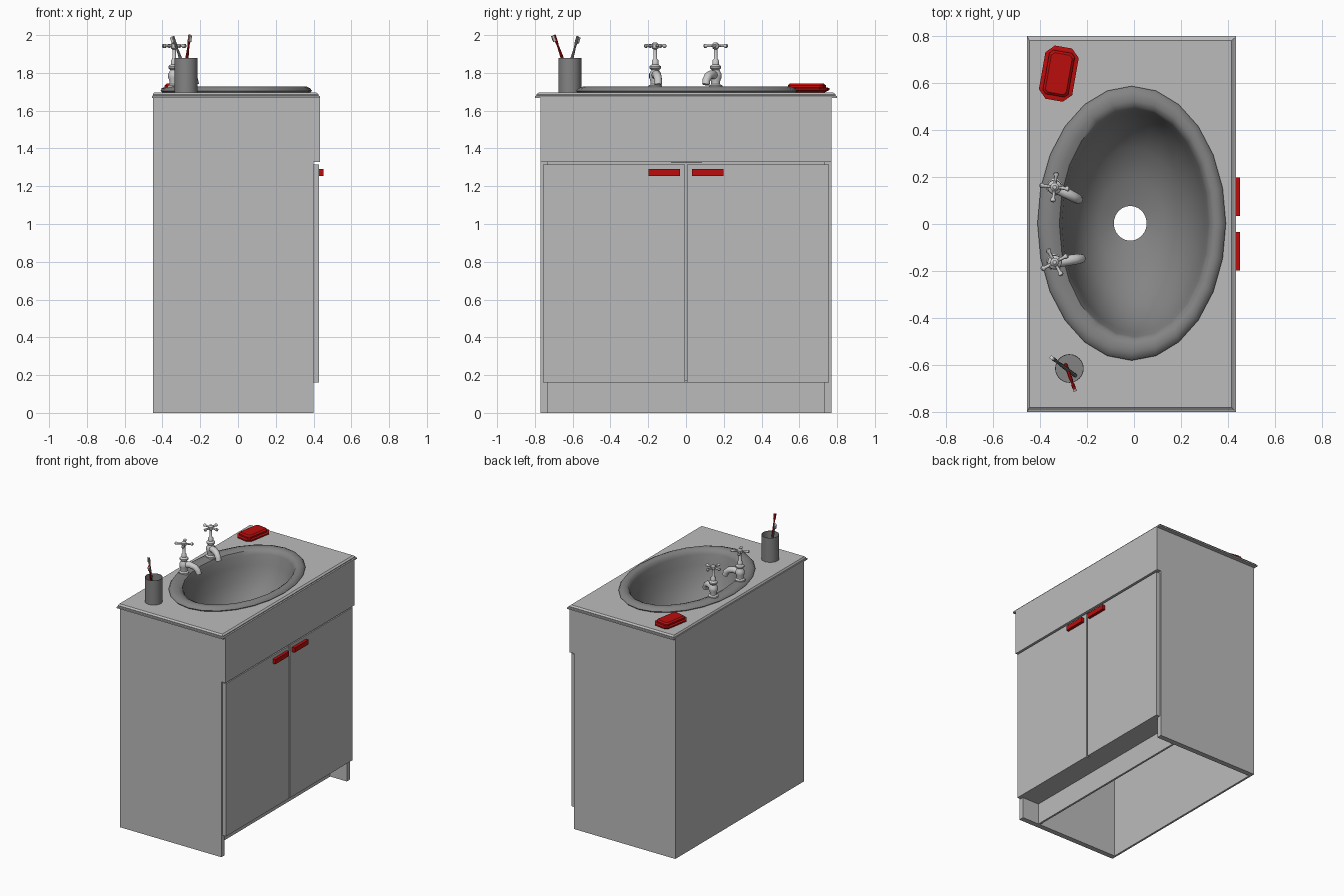
import bpy, bmesh, math
from mathutils import Vector, Matrix

if "Cube" in bpy.data.objects:
    bpy.data.objects.remove(bpy.data.objects["Cube"], do_unlink=True)


def material(name, r, g, b):
    m = bpy.data.materials.new(name)
    m.use_nodes = True
    m.diffuse_color = (r, g, b, 1)
    m.node_tree.nodes["Principled BSDF"].inputs["Base Color"].default_value = (r, g, b, 1)
    return m


PANEL = material("cabinet grey", 0.5, 0.5, 0.5)
BASIN = material("basin grey", 0.23, 0.23, 0.23)
METAL = material("tap grey", 0.6, 0.6, 0.6)
RED = material("red", 0.5, 0.004, 0.004)


def finish(name, bm, mat, smooth=False):
    bmesh.ops.recalc_face_normals(bm, faces=bm.faces)
    me = bpy.data.meshes.new(name)
    bm.to_mesh(me)
    bm.free()
    me.materials.append(mat)
    ob = bpy.data.objects.new(name, me)
    bpy.context.collection.objects.link(ob)
    if smooth:
        bpy.ops.object.select_all(action="DESELECT")
        ob.select_set(True)
        bpy.context.view_layer.objects.active = ob
        bpy.ops.object.shade_smooth_by_angle(angle=math.radians(40))
    return ob


def box(name, lo, hi, mat=PANEL):
    bm = bmesh.new()
    lo, hi = Vector(lo), Vector(hi)
    bmesh.ops.create_cube(bm, size=1, matrix=Matrix.Translation((lo + hi) / 2)
                          @ Matrix.Diagonal((*(hi - lo), 1)))
    return finish(name, bm, mat)


def loft(bm, rings, caps=(False, False)):
    """Skin a list of equally long point rings."""
    vs = [[bm.verts.new(p) for p in ring] for ring in rings]
    n = len(vs[0])
    for a, b in zip(vs, vs[1:]):
        for i in range(n):
            j = (i + 1) % n
            bm.faces.new((a[i], a[j], b[j], b[i]))
    if caps[0]:
        bm.faces.new(vs[0][::-1])
    if caps[1]:
        bm.faces.new(vs[-1])


def ellipse(cx, cy, z, rx, ry, n):
    return [Vector((cx + rx * math.cos(math.tau * i / n),
                    cy + ry * math.sin(math.tau * i / n), z)) for i in range(n)]


def turned(bm, profile, n, caps=(True, True)):
    loft(bm, [ellipse(0, 0, z, r, r, n) for r, z in profile], caps)


def tube(bm, points, radii, n=10):
    """Round bar along a path lying in a plane holding the y or z side axis."""
    pts = [Vector(p) for p in points]
    rings = []
    for i, p in enumerate(pts):
        d = (pts[min(i + 1, len(pts) - 1)] - pts[max(i - 1, 0)]).normalized()
        u = d.orthogonal().normalized() if abs(d.y) > 0.01 else Vector((0, 1, 0))
        v = d.cross(u)
        rings.append([p + radii[i] * (u * math.cos(math.tau * k / n) + v * math.sin(math.tau * k / n))
                      for k in range(n)])
    loft(bm, rings, (True, True))


# Cabinet carcass, open underneath
for side, s in (("right", -1), ("left", 1)):
    ys = sorted((s * 0.73, s * 0.77))
    box(side + "_side_panel", (-0.45, ys[0], 0), (0.4, ys[1], 1.668))
box("back_panel", (-0.45, -0.73, 0), (-0.435, 0.73, 1.668))
box("toe_kick", (0.245, -0.73, 0), (0.26, 0.73, 0.16))
box("front_floor_strip", (0.245, -0.73, 0.16), (0.4, 0.73, 0.175))

# Doors, false drawer front and pulls
box("drawer_front", (0.4, -0.77, 1.327), (0.435, 0.77, 1.668))
for side, s in (("right", -1), ("left", 1)):
    ys = sorted((s * 0.006, s * 0.757))
    box(side + "_door", (0.4, ys[0], 0.16), (0.43, ys[1], 1.315))
    ys = sorted((s * 0.033, s * 0.198))
    box(side + "_door_pull", (0.43, ys[0], 1.255), (0.452, ys[1], 1.29), RED)

# Countertop with stepped edge and an oval opening
RIM_X = -0.01
bm = bmesh.new()
edge = [(0, 1.667), (0, 1.677), (0.008, 1.68), (0.008, 1.686), (0.02, 1.696)]
loft(bm, [[Vector((x, y, z)) for x, y in (
    (-0.455 + i * 0.5, -0.8 + i), (0.435 - i, -0.8 + i),
    (0.435 - i, 0.8 - i), (-0.455 + i * 0.5, 0.8 - i))] for i, z in edge], (True, True))
top = finish("countertop", bm, PANEL)
bm = bmesh.new()
loft(bm, [ellipse(RIM_X, 0, z, 0.37, 0.545, 24) for z in (1.6, 1.8)], (True, True))
cutter = finish("opening_cutter", bm, PANEL)
cutter.hide_render = True
mod = top.modifiers.new("opening", "BOOLEAN")
mod.operation, mod.object, mod.solver = "DIFFERENCE", cutter, "EXACT"
dg = bpy.context.evaluated_depsgraph_get()
top.data = bpy.data.meshes.new_from_object(top.evaluated_get(dg))
top.modifiers.clear()
bpy.data.objects.remove(cutter, do_unlink=True)

# Oval basin with rolled rim and open drain
bm = bmesh.new()
bowl = [(-0.01, 0.39, 0.575, 1.694), (-0.01, 0.401, 0.584, 1.705), (-0.01, 0.392, 0.574, 1.718),
        (-0.006, 0.37, 0.55, 1.727), (-0.002, 0.345, 0.52, 1.726), (0.004, 0.322, 0.496, 1.714),
        (0.005, 0.312, 0.484, 1.69), (0.004, 0.3, 0.465, 1.62), (0, 0.27, 0.415, 1.51),
        (-0.006, 0.215, 0.32, 1.41), (-0.012, 0.14, 0.19, 1.35), (-0.016, 0.07, 0.074, 1.325)]
loft(bm, [ellipse(cx, 0.003, z, rx, ry, 24) for cx, rx, ry, z in bowl])
finish("basin", bm, BASIN, True)

# Pillar taps with cross handles
for side, y, turn in (("right", -0.163, 8), ("left", 0.157, -27)):
    bm = bmesh.new()
    turned(bm, [(0.036, 1.72), (0.036, 1.733), (0.024, 1.74), (0.024, 1.755), (0.032, 1.775),
                (0.032, 1.795), (0.02, 1.815), (0.03, 1.825), (0.03, 1.835), (0.018, 1.845),
                (0.018, 1.865), (0.01, 1.875), (0.01, 1.925), (0.018, 1.932),
                (0.018, 1.952), (0.008, 1.962)], 14)
    tube(bm, [(0, 0, 1.785), (0.05, 0, 1.792), (0.085, 0, 1.783), (0.108, 0, 1.762), (0.114, 0, 1.738)],
         [0.024, 0.023, 0.022, 0.021, 0.02])
    for k in range(4):
        a = math.radians(20 + 90 * k)
        d = Vector((math.cos(a), math.sin(a), 0))
        tube(bm, [d * r + Vector((0, 0, 1.943)) for r in (0.01, 0.045, 0.052, 0.06, 0.065)],
             [0.007, 0.007, 0.011, 0.011, 0.005], 8)
    tap = finish(side + "_tap", bm, METAL, True)
    tap.location = (-0.338, y, 0)
    tap.rotation_euler.z = math.radians(turn)

# Tumbler
bm = bmesh.new()
turned(bm, [(0.058, 1.72), (0.058, 1.88), (0.061, 1.88), (0.061, 1.695)], 24)
finish("tumbler", bm, BASIN, True).location = (-0.275, -0.615, 0)

# Toothbrushes: tapered handle and a bristle block
for name, foot, tip, mat in (("red", (-0.29, -0.6, 1.722), (-0.255, -0.698, 2.0), RED),
                             ("grey", (-0.25, -0.645, 1.722), (-0.345, -0.573, 1.992), BASIN)):
    foot, tip = Vector(foot), Vector(tip)
    bm = bmesh.new()
    tube(bm, [foot.lerp(tip, t) for t in (0, 0.6, 0.8, 0.88, 1)],
         [0.008, 0.008, 0.005, 0.008, 0.008], 8)
    finish(name + "_toothbrush", bm, mat, True)
    axis = (tip - foot).normalized()
    out = Vector((axis.x, axis.y, 0)).normalized()
    rot = axis.to_track_quat("Z", "Y").to_matrix().to_4x4()
    bm = bmesh.new()
    bmesh.ops.create_cube(bm, size=1, matrix=Matrix.Translation(tip - axis * 0.02 + out * 0.01)
                          @ rot @ Matrix.Diagonal((0.014, 0.014, 0.032, 1)))
    finish(name + "_toothbrush_bristles", bm, METAL)


def clipped(hx, hy, c, z):
    """Rectangle with clipped corners."""
    return [Vector((x, y, z)) for x, y in (
        (hx, -hy + c), (hx, hy - c), (hx - c, hy), (-hx + c, hy),
        (-hx, hy - c), (-hx, -hy + c), (-hx + c, -hy), (hx - c, -hy))]


# Soap dish and soap
for name, rings in (
        ("soap_dish", [(0.05, 0.09, 0.02, 1.696), (0.072, 0.115, 0.035, 1.71),
                       (0.072, 0.115, 0.035, 1.72), (0.06, 0.103, 0.025, 1.722)]),
        ("soap", [(0.055, 0.095, 0.015, 1.715), (0.055, 0.095, 0.015, 1.734),
                  (0.045, 0.085, 0.012, 1.744)])):
    bm = bmesh.new()
    loft(bm, [clipped(*r) for r in rings], (True, True))
    ob = finish(name, bm, RED)
    ob.location = (-0.32, 0.64, 0)
    ob.rotation_euler.z = math.radians(-10)
